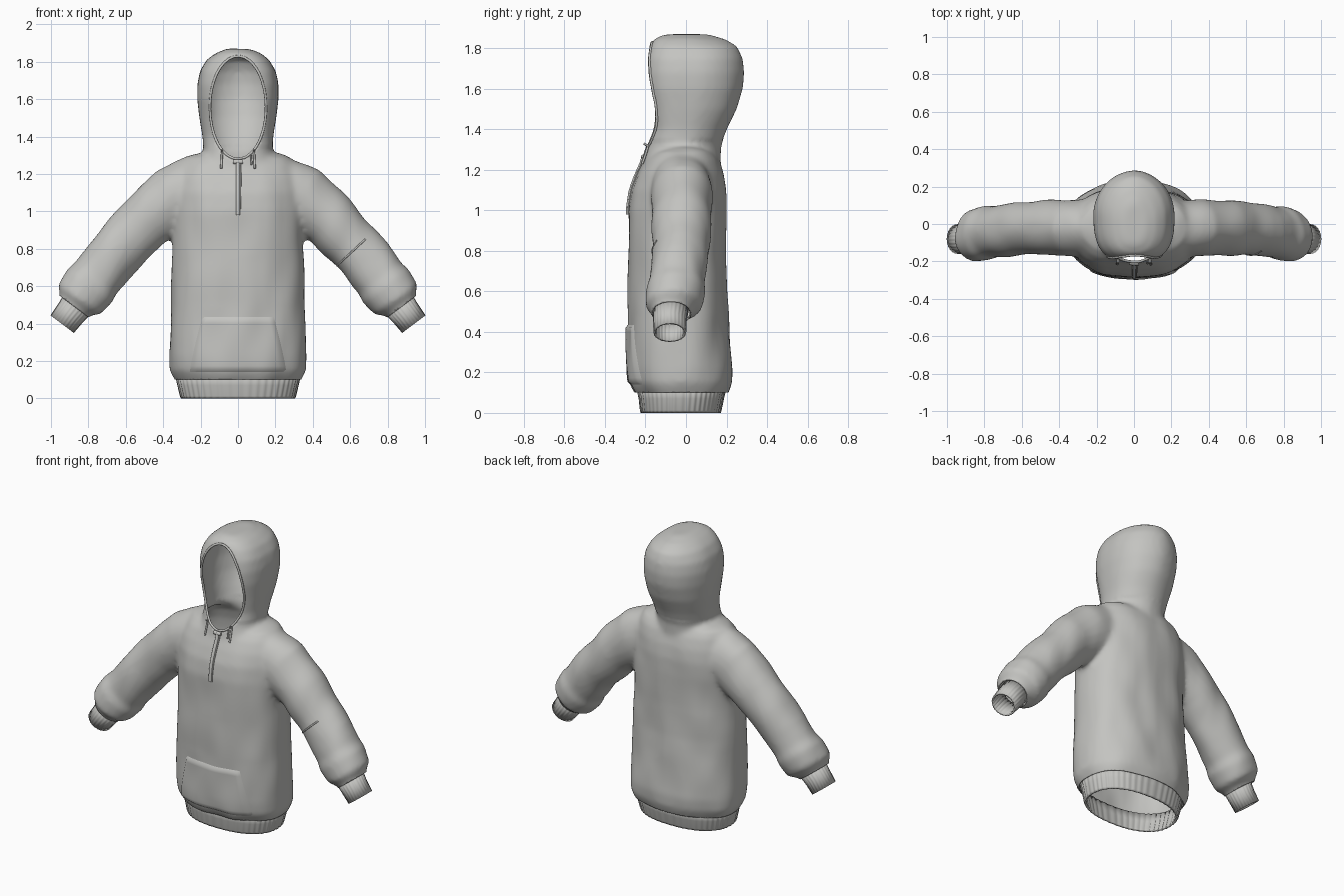
import bpy, bmesh, math
from mathutils import Vector, noise
from mathutils.bvhtree import BVHTree

if "Cube" in bpy.data.objects:
    bpy.data.objects.remove(bpy.data.objects["Cube"], do_unlink=True)

fabric = bpy.data.materials.new("grey fabric")
fabric.use_nodes = True
GREY = (0.55, 0.55, 0.53, 1)
fabric.diffuse_color = GREY
fabric.node_tree.nodes["Principled BSDF"].inputs["Base Color"].default_value = GREY


def add_object(name, data):
    ob = bpy.data.objects.new(name, data)
    data.materials.clear()
    data.materials.append(fabric)
    bpy.context.collection.objects.link(ob)
    return ob


def finish(bm, name):
    bmesh.ops.recalc_face_normals(bm, faces=bm.faces)
    me = bpy.data.meshes.new(name)
    bm.to_mesh(me)
    bm.free()
    return add_object(name, me)


def smooth(ob, angle=50):
    bpy.ops.object.select_all(action='DESELECT')
    ob.select_set(True)
    bpy.context.view_layer.objects.active = ob
    bpy.ops.object.shade_smooth_by_angle(angle=math.radians(angle))


def thicken(ob, t):
    mod = ob.modifiers.new("thickness", 'SOLIDIFY')
    mod.thickness = t
    mod.offset = -1


def ring(c, u, v, n=48, front=2, back=2, rib=0, ribs=0):
    """Rounded cross-section; front and back halves may differ in squareness."""
    pts = []
    for i in range(n):
        a = 2 * math.pi * i / n
        ca, sa = math.cos(a), math.sin(a)
        e = 2 / (front if sa < 0 else back)
        k = 1 + rib * math.cos(ribs * a)
        pts.append(c + u * k * math.copysign(abs(ca) ** e, ca)
                   + v * k * math.copysign(abs(sa) ** e, sa))
    return pts


def loft(bm, rings, caps=True):
    rows = [[bm.verts.new(p) for p in r] for r in rings]
    n = len(rows[0])
    for a, b in zip(rows, rows[1:]):
        for i in range(n):
            j = (i + 1) % n
            bm.faces.new((a[i], a[j], b[j], b[i]))
    if caps:
        bm.faces.new(rows[0][::-1])
        bm.faces.new(rows[-1])


def level(z, rx, yf, yb, **kw):
    return ring(Vector((0, (yf + yb) / 2, z)), Vector((rx, 0, 0)),
                Vector((0, (yb - yf) / 2, 0)), **kw)


def arm_rings(path, side, **kw):
    """Cross-sections square to an arm path of (x, y, z, radius, depth)."""
    out = []
    for i, (x, y, z, r, d) in enumerate(path):
        p, q = path[max(i - 1, 0)], path[min(i + 1, len(path) - 1)]
        t = Vector((q[0] - p[0], 0, q[2] - p[2])).normalized()
        out.append(ring(Vector((side * x, y, z)), Vector((-t.z * side, 0, t.x)) * r,
                        Vector((0, d, 0)), **kw))
    return out


# Body: torso, hood and sleeves fused into one soft shell
TORSO = [(.07, .32, -.23, .19), (.11, .345, -.26, .21), (.15, .365, -.28, .225),
         (.22, .368, -.285, .23), (.4, .362, -.285, .215), (.6, .355, -.285, .20),
         (.8, .352, -.285, .197), (1.0, .352, -.285, .2), (1.1, .35, -.27, .197),
         (1.18, .34, -.24, .185), (1.25, .31, -.205, .165), (1.29, .28, -.17, .14),
         (1.31, .22, -.13, .11)]
HOOD = [(1.1, .2, -.2, .17), (1.25, .2, -.21, .17), (1.32, .185, -.19, .17),
        (1.4, .19, -.175, .2), (1.5, .206, -.185, .25), (1.6, .217, -.205, .28),
        (1.68, .217, -.208, .287), (1.75, .203, -.2, .28), (1.81, .167, -.18, .255),
        (1.845, .12, -.16, .2), (1.87, .06, -.11, .11)]
SLEEVE = [(.12, -.02, 1.13, .14, .13), (.24, -.02, 1.115, .175, .15),
          (.34, -.02, 1.07, .18, .15), (.49, -.02, .95, .155, .147),
          (.6, -.025, .835, .146, .143), (.69, -.035, .735, .143, .14),
          (.76, -.045, .645, .138, .137), (.79, -.05, .605, .15, .147),
          (.845, -.06, .53, .14, .14), (.868, -.07, .495, .1, .1),
          (.9, -.08, .45, .085, .085)]
bm = bmesh.new()
loft(bm, [level(*s, front=2.3, back=2.3) for s in TORSO])
loft(bm, [level(*s, front=2.7) for s in HOOD])
for side in (-1, 1):
    loft(bm, arm_rings(SLEEVE, side))
body = finish(bm, "body")
mod = body.modifiers.new("fuse", 'REMESH')
mod.mode = 'VOXEL'
mod.voxel_size = .014
mod = body.modifiers.new("soften", 'SMOOTH')
mod.factor = .5
mod.iterations = 10
dg = bpy.context.evaluated_depsgraph_get()
fused = bpy.data.meshes.new_from_object(body.evaluated_get(dg))
body.modifiers.clear()
body.data = fused
bm = bmesh.new()
bm.from_mesh(fused)

# Soft cloth folds
bm.normal_update()
for v in bm.verts:
    p = v.co
    amp = .004 if p.z > 1.35 else .009
    v.co = p + v.normal * amp * noise.noise(Vector((p.x * 8, p.y * 7, p.z * 4)))

# Open the hem and the sleeve ends
def cut(test, co, no):
    verts = [v for v in bm.verts if test(v.co)]
    faces = {f for v in verts for f in v.link_faces}
    edges = {e for f in faces for e in f.edges}
    verts = {v for f in faces for v in f.verts}
    bmesh.ops.bisect_plane(bm, geom=[*verts, *edges, *faces], plane_co=co,
                           plane_no=no, clear_outer=True)

cut(lambda p: p.z < .3, (0, 0, .1), (0, 0, -1))
for side in (-1, 1):
    cut(lambda p: p.x * side > .6, (side * .872, 0, .488), (side * .6, 0, -.8))

# Oval face opening, its edge drawn onto a clean ellipse
EZ, EA, EB = 1.555, .15, .275
def oval(p):
    return math.hypot(p.x / EA, (p.z - EZ) / EB)

bmesh.ops.delete(bm, geom=[f for f in bm.faces if f.calc_center_median().y < -.02
                           and oval(f.calc_center_median()) < 1], context='FACES')
edge = [v for v in bm.verts if v.is_boundary and v.co.z > 1.2]
for v in edge:
    k = oval(v.co)
    v.co.x /= k
    v.co.z = EZ + (v.co.z - EZ) / k
edge.sort(key=lambda v: math.atan2(v.co.z - EZ, v.co.x))
for step in range(6):
    ys = [v.co.y for v in edge]
    for i, v in enumerate(edge):
        v.co.y = (ys[i - 1] + ys[i] + ys[(i + 1) % len(ys)]) / 3
rim = [v.co.copy() for v in edge]
bmesh.ops.recalc_face_normals(bm, faces=bm.faces)
tree = BVHTree.FromBMesh(bm)
bm.to_mesh(fused)
bm.free()
fused.materials.clear()
fused.materials.append(fabric)
smooth(body, 80)
thicken(body, .008)


def on_front(x, z, lift):
    hit = tree.ray_cast(Vector((x, -1, z)), Vector((0, 1, 0)))[0]
    return Vector((x, (hit.y if hit and hit.y < 0 else -.2) - lift, z))


def cord(name, pts, r, cyclic=False):
    cu = bpy.data.curves.new(name, 'CURVE')
    cu.dimensions = '3D'
    cu.bevel_depth = r
    cu.bevel_resolution = 2
    cu.use_fill_caps = True
    sp = cu.splines.new('POLY')
    sp.points.add(len(pts) - 1)
    for q, p in zip(sp.points, pts):
        q.co = (*p, 1)
    sp.use_cyclic_u = cyclic
    return add_object(name, cu)


cord("hood_trim", rim[::3], .007, True)

# Ribbed hem and cuffs
bm = bmesh.new()
HEM = [(0, .302, -.222, .17), (.012, .308, -.226, .174), (.07, .322, -.232, .186),
       (.13, .335, -.245, .2)]
loft(bm, [level(*s, n=240, front=2.3, back=2.3, rib=.008, ribs=48) for s in HEM], False)
hem = finish(bm, "ribbed_hem")
smooth(hem)
thicken(hem, .012)
CUFF = [(.855, -.075, .508, .088, .088), (.9, -.08, .45, .081, .081), (.94, -.08, .397, .077, .08)]
for side, name in ((-1, "right_cuff"), (1, "left_cuff")):
    bm = bmesh.new()
    loft(bm, arm_rings(CUFF, side, n=96, rib=.015, ribs=24), False)
    cuff = finish(bm, name)
    smooth(cuff)
    thicken(cuff, .01)

# Front pouch pocket with slanted sides, resting on the torso
bm = bmesh.new()
NU, NV = 24, 16
rows = []
for j in range(NV + 1):
    t = j / NV
    half = .265 - .07 * t ** 1.2
    rows.append([])
    for i in range(NU + 1):
        border = i in (0, NU) or j in (0, NV)
        p = on_front(half * (2 * i / NU - 1), .135 + .305 * t, -.004 if border else .011)
        rows[-1].append(bm.verts.new(p))
for a, b in zip(rows, rows[1:]):
    for i in range(NU):
        bm.faces.new((a[i], a[i + 1], b[i + 1], b[i]))
smooth(finish(bm, "pouch_pocket"), 60)


# Drawstrings, front placket and stitched creases
def laid_cord(name, start, end, r, lift):
    pts = [Vector(start).lerp(Vector(end), i / 8) for i in range(9)]
    return cord(name, [on_front(p.x, p.y, lift) for p in pts], r)

for side, name in ((-1, "right_string"), (1, "left_string")):
    laid_cord(name, (side * .085, 1.33), (side * .09, 1.23), .006, .008)
laid_cord("short_string", (.07, 1.3), (.072, 1.25), .005, .008)
laid_cord("front_placket", (0, 1.27), (0, .98), .011, .002)
laid_cord("placket_seam", (.016, 1.25), (.01, .98), .004, .002)
laid_cord("collar_tab", (-.025, 1.265), (.025, 1.265), .012, .002)
laid_cord("sleeve_crease", (.53, .71), (.68, .85), .005, 0)
